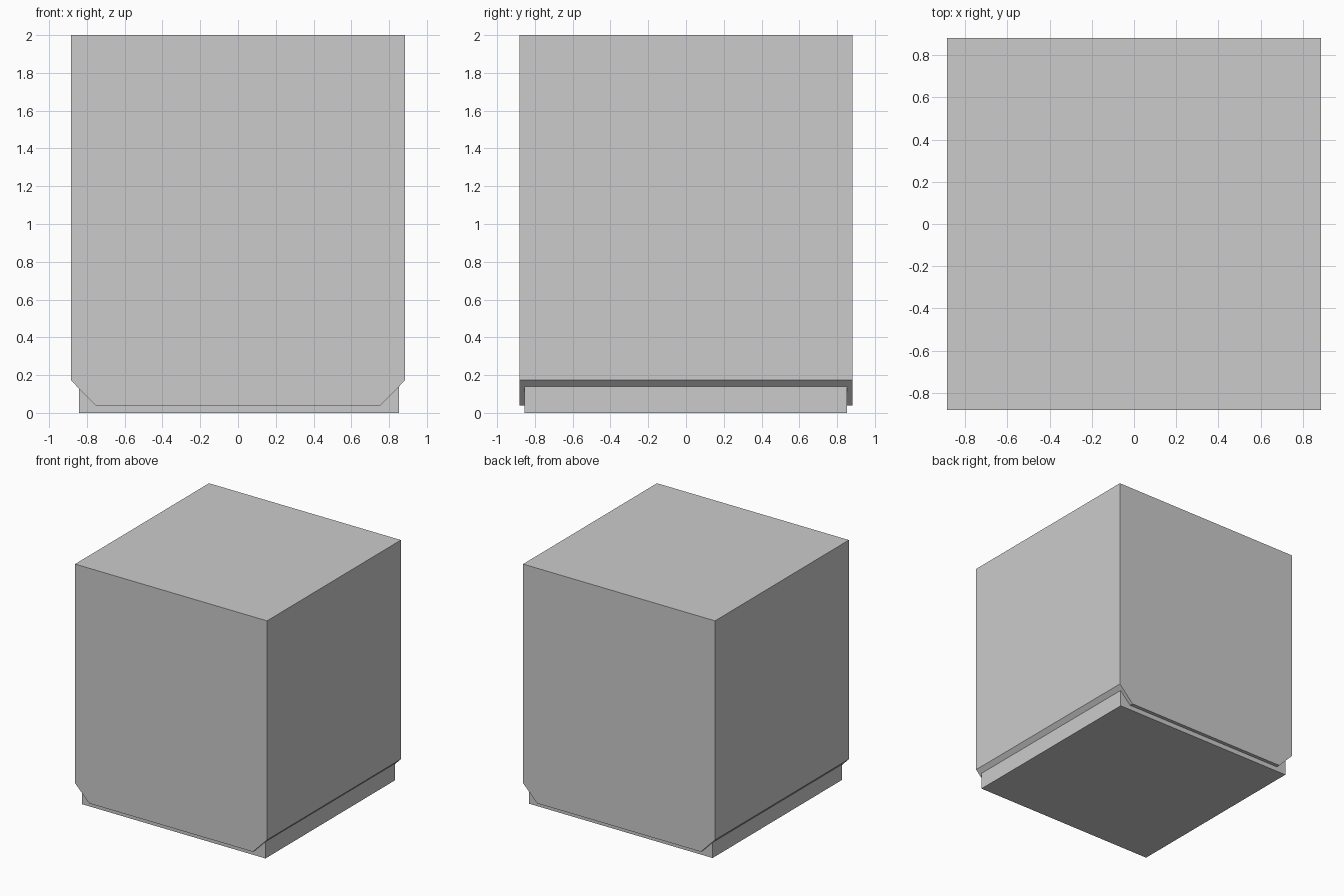
import bpy, bmesh

if "Cube" in bpy.data.objects:
    bpy.data.objects.remove(bpy.data.objects["Cube"])


def extrude_profile(name, profile, y0, y1):
    """Extrude an x-z outline along y into a closed solid."""
    bm = bmesh.new()
    face = bm.faces.new([bm.verts.new((x, y0, z)) for x, z in profile])
    result = bmesh.ops.extrude_face_region(bm, geom=[face])
    verts = [v for v in result["geom"] if isinstance(v, bmesh.types.BMVert)]
    bmesh.ops.translate(bm, verts=verts, vec=(0, y1 - y0, 0))
    bmesh.ops.recalc_face_normals(bm, faces=bm.faces)
    mesh = bpy.data.meshes.new(name)
    bm.to_mesh(mesh)
    bm.free()
    obj = bpy.data.objects.new(name, mesh)
    bpy.context.collection.objects.link(obj)
    return obj


# Main block with chamfered lower side edges
W = 0.885
extrude_profile("main_block", [
    (-0.755, 0.04), (0.755, 0.04), (W, 0.173),
    (W, 2.0), (-W, 2.0), (-W, 0.173)], -0.882, 0.882)

# Inset plinth, just tucked into the block's chamfers
extrude_profile("base_plinth", [
    (-0.842, 0.0), (0.852, 0.0), (0.852, 0.14), (-0.842, 0.14)],
    -0.855, 0.852)
